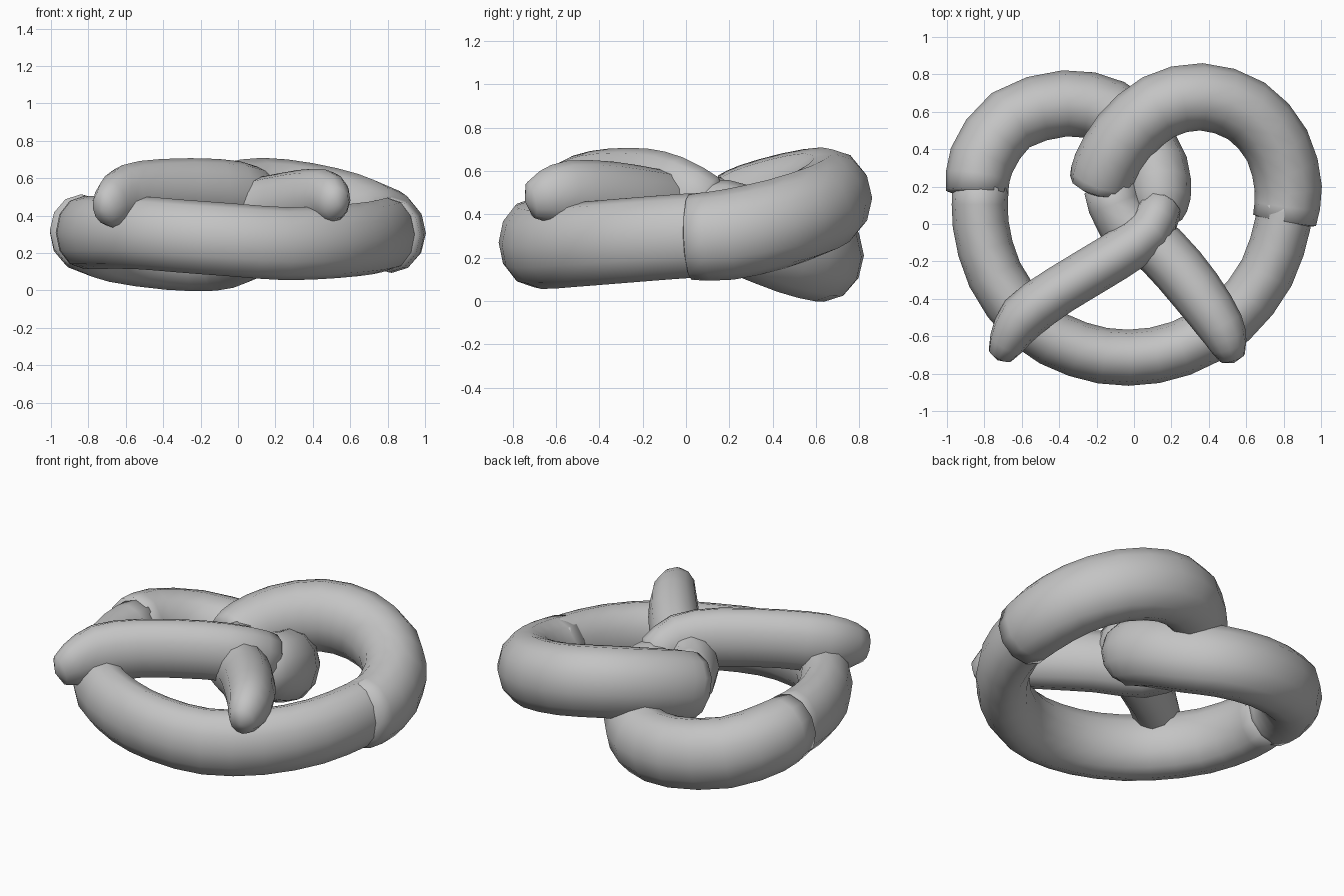
import bpy
import bmesh
from math import cos, sin, tau
from mathutils import Vector

cube = bpy.data.objects.get("Cube")
if cube:
    bpy.data.objects.remove(cube, do_unlink=True)

SIDES = 12
UP = Vector((0, 0, 1))

dough = bpy.data.materials.new("dough_grey")
dough.use_nodes = True
dough.diffuse_color = (.55, .55, .55, 1)
dough.node_tree.nodes["Principled BSDF"].inputs["Base Color"].default_value = (.55, .55, .55, 1)


def smooth_path(points, steps=2):
    """Resample x, y, z, scale points along a Catmull-Rom spline."""
    pts = [Vector(p) for p in points]
    pts = [2 * pts[0] - pts[1]] + pts + [2 * pts[-1] - pts[-2]]
    path = []
    for a, b, c, d in zip(pts, pts[1:], pts[2:], pts[3:]):
        for i in range(steps):
            t = i / steps
            path.append(b + (c - a) * (t / 2) + (2 * a - 5 * b + 4 * c - d) * (t * t / 2)
                        + (3 * b - a - 3 * c + d) * (t ** 3 / 2))
    path.append(pts[-2])
    return path


def roll(name, points, width, height, start_cap, end_cap):
    """Sweep an oval section along a path and round off both ends."""
    path = smooth_path(points)
    centres = [p.to_3d() for p in path]
    scales = [p.w for p in path]
    count = len(path)
    tangents = [(centres[min(i + 1, count - 1)] - centres[max(i - 1, 0)]).normalized()
                for i in range(count)]
    rings = list(zip(centres, tangents, scales))
    first, last = rings[0], rings[-1]
    rings.insert(0, (first[0] - first[1] * start_cap * .7, first[1], first[2] * .7))
    rings.append((last[0] + last[1] * end_cap * .7, last[1], last[2] * .7))

    bm = bmesh.new()
    loops = []
    for centre, tangent, scale in rings:
        side = tangent.cross(UP).normalized()
        top = side.cross(tangent)
        loops.append([bm.verts.new(centre + side * (cos(tau * k / SIDES) * width * scale)
                                   + top * (sin(tau * k / SIDES) * height * scale))
                      for k in range(SIDES)])
    for lower, upper in zip(loops, loops[1:]):
        for k in range(SIDES):
            n = (k + 1) % SIDES
            bm.faces.new((lower[k], lower[n], upper[n], upper[k]))
    tips = (first[0] - first[1] * start_cap, last[0] + last[1] * end_cap)
    for loop, tip in zip((loops[0], loops[-1]), tips):
        apex = bm.verts.new(tip)
        for k in range(SIDES):
            bm.faces.new((loop[k], loop[(k + 1) % SIDES], apex))
    bmesh.ops.recalc_face_normals(bm, faces=bm.faces[:])
    for face in bm.faces:
        face.smooth = True
    mesh = bpy.data.meshes.new(name)
    bm.to_mesh(mesh)
    bm.free()
    mesh.materials.append(dough)
    bpy.context.collection.objects.link(bpy.data.objects.new(name, mesh))


# Front half of the ring
roll("front_arc", [
    (-.82, .2, .31, 1), (-.82, 0, .31, 1), (-.745, -.27, .31, 1), (-.555, -.53, .31, 1),
    (-.3, -.67, .29, 1), (-.03, -.715, .27, 1), (.25, -.665, .25, 1), (.515, -.51, .26, 1),
    (.71, -.26, .28, 1), (.795, 0, .3, 1), (.8, .1, .3, 1)], .15, .195, .04, .04)

# Thick loop that dips under the crossing
roll("right_loop", [
    (-.84, .17, .32, .94), (-.815, .34, .3, 1), (-.66, .555, .25, 1), (-.37, .645, .21, 1),
    (-.13, .6, .205, 1), (.01, .47, .24, 1), (.115, .3, .31, 1), (.135, .14, .37, .95),
    (.12, .06, .38, .8)], .177, .207, .02, .06)

# Thick loop that rises over the crossing
roll("left_loop", [
    (.805, .02, .295, .95), (.825, .19, .305, 1), (.765, .42, .355, 1), (.6, .605, .42, 1),
    (.36, .68, .475, 1), (.13, .625, .5, 1), (-.05, .47, .475, 1), (-.15, .3, .425, 1),
    (-.175, .22, .395, .95)], .18, .209, .02, .04)

# Tapered ends resting on the front arc
roll("left_arm", [
    (-.13, .2, .4, .95), (-.06, .02, .4, 1), (.145, -.14, .43, 1), (.33, -.355, .47, .97),
    (.465, -.55, .495, .85), (.505, -.65, .48, .68)], .148, .18, .04, .1)

roll("right_arm", [
    (.135, .08, .43, .92), (.07, -.05, .5, .98), (-.11, -.18, .53, 1), (-.4, -.355, .53, 1),
    (-.595, -.5, .5, 1), (-.68, -.635, .46, .76)], .13, .173, .06, .11)
